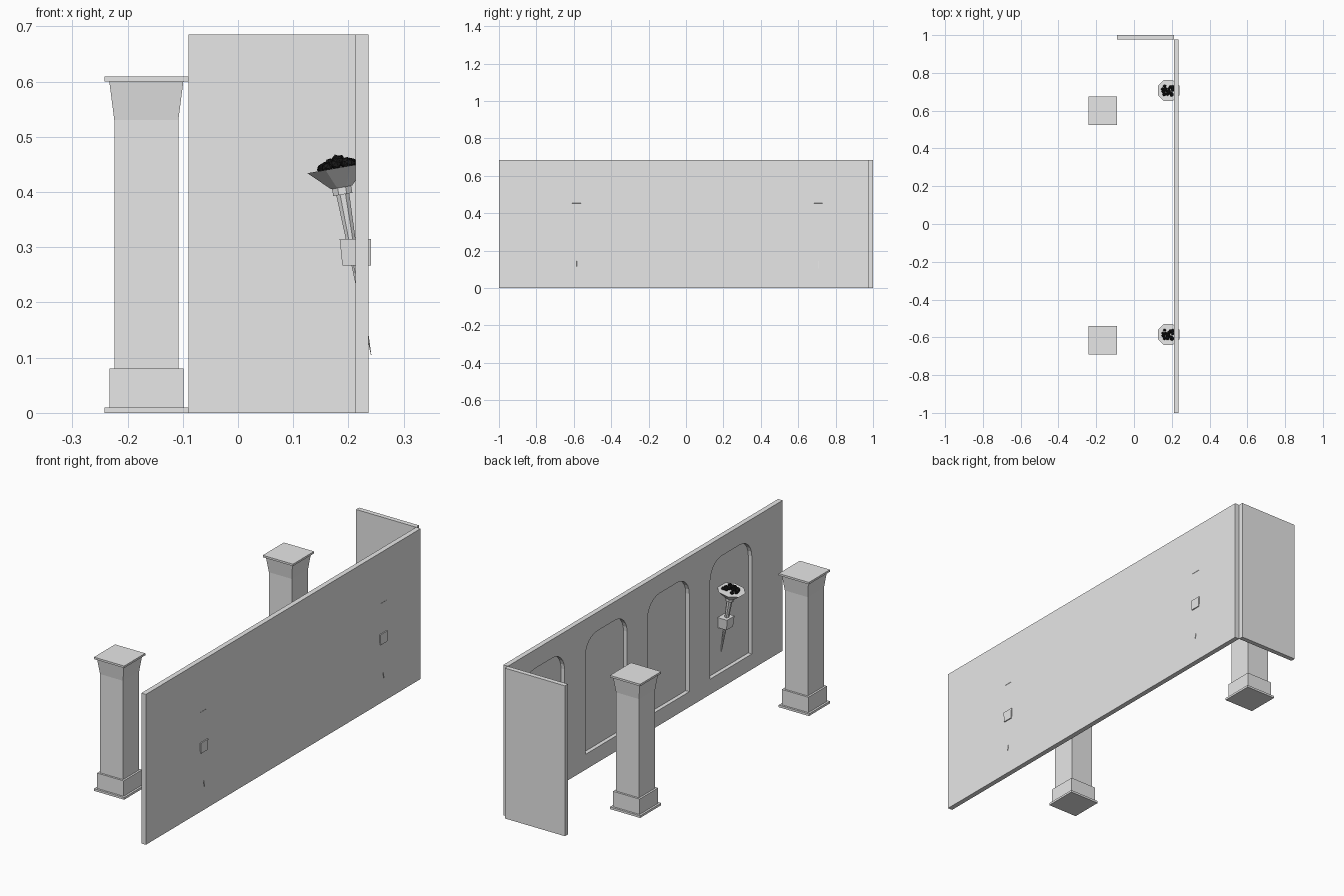
import bpy, bmesh, math, random
from mathutils import Matrix, Vector

if "Cube" in bpy.data.objects:
    bpy.data.objects.remove(bpy.data.objects["Cube"])

random.seed(4)

def material(name, rgb):
    m = bpy.data.materials.new(name)
    m.diffuse_color = (*rgb, 1)
    m.use_nodes = True
    m.node_tree.nodes["Principled BSDF"].inputs["Base Color"].default_value = m.diffuse_color
    return m

STONE = material("grey_stone", (0.8, 0.8, 0.8))
COAL = material("black_coal", (0.01, 0.01, 0.01))

def finish(name, bm, mat):
    bmesh.ops.recalc_face_normals(bm, faces=bm.faces[:])
    me = bpy.data.meshes.new(name)
    bm.to_mesh(me)
    bm.free()
    me.materials.append(mat)
    ob = bpy.data.objects.new(name, me)
    bpy.context.collection.objects.link(ob)
    return ob

def box(name, lo, hi):
    bm = bmesh.new()
    size = [b - a for a, b in zip(lo, hi)]
    mid = [(a + b) / 2 for a, b in zip(lo, hi)]
    bmesh.ops.create_cube(bm, size=1, matrix=Matrix.Translation(mid) @ Matrix.Diagonal((*size, 1)))
    return finish(name, bm, STONE)

def loft(bm, rings):
    """Join closed rings of points into a capped solid."""
    vs = [[bm.verts.new(p) for p in r] for r in rings]
    n = len(vs[0])
    for a, b in zip(vs, vs[1:]):
        for i in range(n):
            bm.faces.new((a[i], a[(i + 1) % n], b[(i + 1) % n], b[i]))
    bm.faces.new(vs[0][::-1])
    bm.faces.new(vs[-1])

# Walls
wall = box("side_wall", (0.213, -1, 0), (0.236, 0.978, 0.685))
box("end_wall", (-0.09, 0.978, 0), (0.213, 1, 0.685))

# Round-cornered niches cut into the inner face of the long wall
def niche_outline(yc, half=0.15, z0=0.07, z1=0.60, r=0.085, steps=6):
    pts = [(yc - half, z0), (yc + half, z0)]
    for cy, start in ((yc + half - r, 0), (yc - half + r, 90)):
        for i in range(steps + 1):
            a = math.radians(start + 90 * i / steps)
            pts.append((cy + r * math.cos(a), z1 - r + r * math.sin(a)))
    return pts

bm = bmesh.new()
for yc in (-0.628, -0.178, 0.27, 0.72):
    pts = niche_outline(yc)
    loft(bm, [[(x, y, z) for y, z in pts] for x in (0.19, 0.231)])
cutter = finish("niche_cutter", bm, STONE)
cutter.hide_render = True
cut = wall.modifiers.new("niches", 'BOOLEAN')
cut.operation, cut.object, cut.solver = 'DIFFERENCE', cutter, 'EXACT'
bpy.context.view_layer.objects.active = wall
bpy.ops.object.modifier_apply(modifier=cut.name)
bpy.data.objects.remove(cutter)

# Square pillars: foot plate, base block, shaft, flared capital, top plate
PILLAR = [(0.076, 0), (0.076, 0.01), (0.067, 0.01), (0.067, 0.08), (0.058, 0.08),
          (0.058, 0.53), (0.067, 0.60), (0.076, 0.60), (0.076, 0.609)]
for name, yc in (("front_pillar", -0.615), ("back_pillar", 0.6)):
    bm = bmesh.new()
    loft(bm, [[(-0.166 + sx * h, yc + sy * h, z)
               for sx, sy in ((-1, -1), (1, -1), (1, 1), (-1, 1))] for h, z in PILLAR])
    finish(name, bm, STONE)

# Leaning wall torches
TIP, LEAN = Vector((0.241, 0, 0.105)), Matrix.Rotation(math.radians(-10), 4, 'Y')

def ring(r, h, n=8):
    return [(r * math.cos(a), r * math.sin(a), h)
            for a in (2 * math.pi * (i + 0.5) / n for i in range(n))]

coals = [(random.uniform(-0.032, 0.03), random.uniform(-0.026, 0.026)) for _ in range(26)]
for side, yc in (("front", -0.585), ("back", 0.707)):
    place = Matrix.Translation(TIP + Vector((0, yc, 0))) @ LEAN
    # Spike shaft, collar and cup
    for part, prof in (("shaft", [(0.0005, 0), (0.013, 0.30)]),
                       ("collar", [(0.019, 0.295), (0.019, 0.310)]),
                       ("cup", [(0.021, 0.308), (0.061, 0.344)])):
        bm = bmesh.new()
        loft(bm, [ring(r, h) for r, h in prof])
        bm.transform(place)
        finish(f"{side}_torch_{part}", bm, STONE)
    # Heap of coals
    bm = bmesh.new()
    for x, y in coals:
        h = 0.346 + 0.014 * max(0, 1 - math.hypot(x, y) / 0.032)
        turn = Matrix.Rotation(random.uniform(0, 6), 4, Vector((x + 0.01, y, 0.02)).normalized())
        bmesh.ops.create_icosphere(bm, subdivisions=1, radius=random.uniform(0.008, 0.011),
                                   matrix=Matrix.Translation((x, y, h)) @ turn)
    bm.transform(place)
    finish(f"{side}_torch_coals", bm, COAL)
    # Bracket through the wall
    bm = bmesh.new()
    loft(bm, [[(x0, yc - w, z), (0.241, yc - w, z), (0.241, yc + w, z), (x0, yc + w, z)]
              for x0, w, z in ((0.189, 0.023, 0.267), (0.184, 0.027, 0.315))])
    finish(f"{side}_torch_bracket", bm, STONE)
